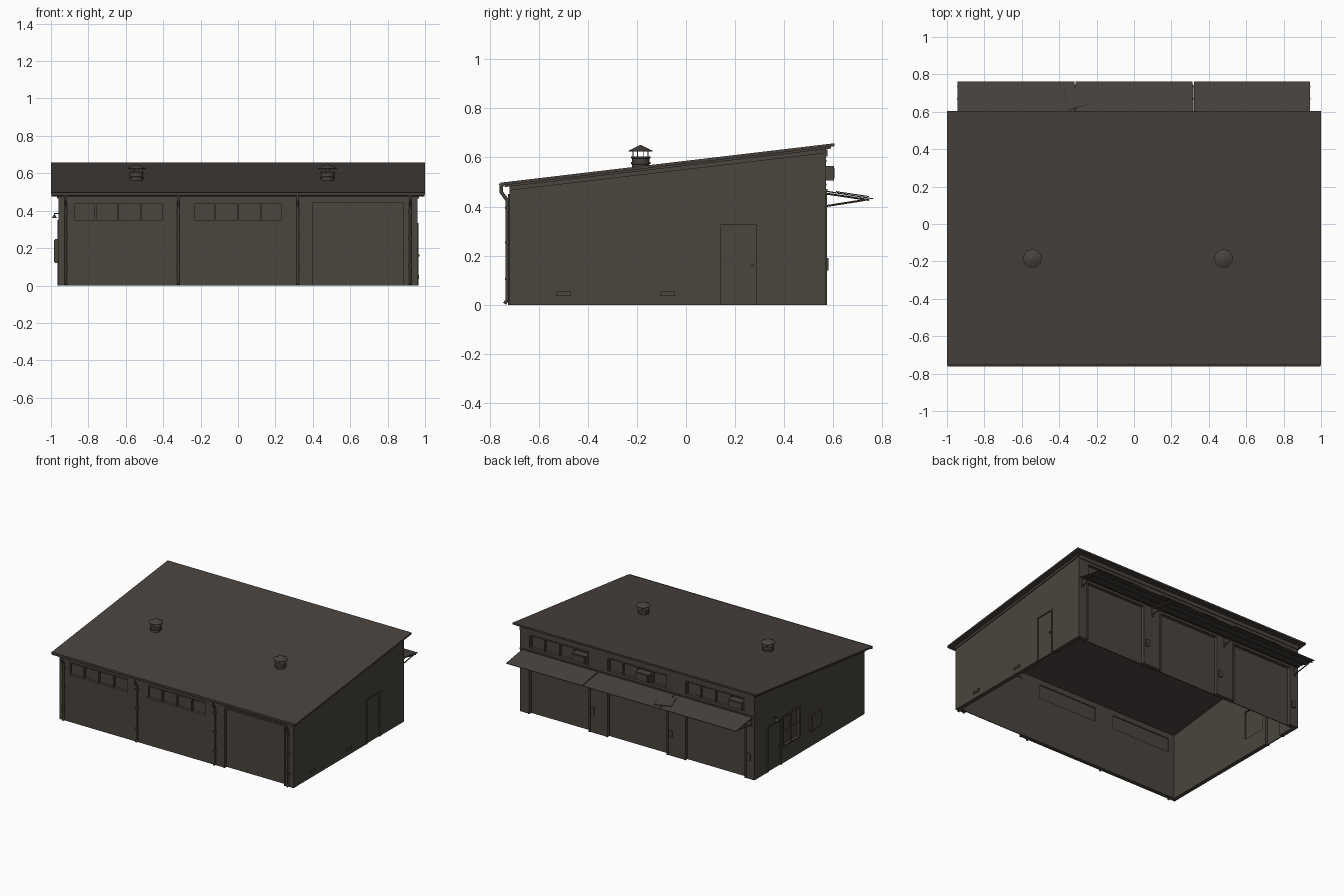
import bpy, bmesh, math
from mathutils import Vector, Matrix

if "Cube" in bpy.data.objects:
    bpy.data.objects.remove(bpy.data.objects["Cube"])


def material(name, rgb):
    m = bpy.data.materials.new(name)
    m.diffuse_color = (*rgb, 1)
    m.use_nodes = True
    m.node_tree.nodes["Principled BSDF"].inputs["Base Color"].default_value = m.diffuse_color
    return m


WALL = material("wall_brown_grey", (0.068, 0.059, 0.047))
ROOF = material("roof_brown_grey", (0.066, 0.055, 0.048))


def finish(name, bm, mat, smooth=False):
    bmesh.ops.recalc_face_normals(bm, faces=bm.faces)
    me = bpy.data.meshes.new(name)
    bm.to_mesh(me)
    bm.free()
    me.materials.append(mat)
    ob = bpy.data.objects.new(name, me)
    bpy.context.collection.objects.link(ob)
    if smooth:
        bpy.ops.object.select_all(action='DESELECT')
        ob.select_set(True)
        bpy.context.view_layer.objects.active = ob
        bpy.ops.object.shade_smooth_by_angle(angle=math.radians(40))
    return ob


def box(name, x0, x1, y0, y1, z0, z1, mat=WALL, rot=None, bevel=0):
    bm = bmesh.new()
    bmesh.ops.create_cube(bm, size=1)
    bmesh.ops.scale(bm, vec=(abs(x1 - x0), abs(y1 - y0), abs(z1 - z0)), verts=bm.verts)
    if bevel:
        bmesh.ops.bevel(bm, geom=bm.edges[:], offset=bevel, segments=2, affect='EDGES')
    if rot:
        bmesh.ops.transform(bm, matrix=rot, verts=bm.verts)
    bmesh.ops.translate(bm, vec=((x0 + x1) / 2, (y0 + y1) / 2, (z0 + z1) / 2), verts=bm.verts)
    return finish(name, bm, mat)


def prism(name, profile, x0, x1, mat=WALL):
    """Extrude a (y, z) profile along x."""
    bm = bmesh.new()
    f = bm.faces.new([bm.verts.new((x0, y, z)) for y, z in profile])
    r = bmesh.ops.extrude_face_region(bm, geom=[f])
    bmesh.ops.translate(bm, vec=(x1 - x0, 0, 0),
                        verts=[v for v in r['geom'] if isinstance(v, bmesh.types.BMVert)])
    return finish(name, bm, mat)


def tube(name, pts, r, mat=WALL, sides=10):
    bm = bmesh.new()
    for a, b in zip(pts, pts[1:]):
        a, b = Vector(a), Vector(b)
        d = b - a
        m = Matrix.Translation((a + b) / 2) @ d.to_track_quat('Z', 'Y').to_matrix().to_4x4()
        bmesh.ops.create_cone(bm, cap_ends=True, segments=sides, radius1=r, radius2=r,
                              depth=d.length + r * 0.6, matrix=m)
    return finish(name, bm, mat, True)


def lathe(name, x, y, profile, mat=ROOF, sides=24):
    """Stack of cone sections from (radius, z) pairs."""
    bm = bmesh.new()
    for (r0, z0), (r1, z1) in zip(profile, profile[1:]):
        bmesh.ops.create_cone(bm, cap_ends=True, segments=sides, radius1=r0, radius2=r1,
                              depth=z1 - z0, matrix=Matrix.Translation((x, y, (z0 + z1) / 2)))
    return finish(name, bm, mat, True)


def roof_z(y):
    return 0.498 + (y + 0.75) * 0.118


T = 0.03  # wall thickness


def wall(name, along_x, const, u0, u1, holes):
    """Wall sheet with rectangular holes (u0, u1, z0, z1), thickened."""
    us = sorted({u0, u1, *[h[0] for h in holes], *[h[1] for h in holes]})
    zs = sorted({0.0, *[h[2] for h in holes], *[h[3] for h in holes]}) + [None]
    bm = bmesh.new()

    def vert(u, z):
        y = const if along_x else u
        z = roof_z(y) - 0.019 if z is None else z
        return bm.verts.new((u, const, z) if along_x else (const, u, z))
    grid = [[vert(u, z) for z in zs] for u in us]
    for i in range(len(us) - 1):
        for j in range(len(zs) - 1):
            uc = (us[i] + us[i + 1]) / 2
            zc = 9 if zs[j + 1] is None else (zs[j] + zs[j + 1]) / 2
            if not any(h[0] < uc < h[1] and h[2] < zc < h[3] for h in holes):
                bm.faces.new((grid[i][j], grid[i + 1][j], grid[i + 1][j + 1], grid[i][j + 1]))
    bmesh.ops.delete(bm, geom=[v for v in bm.verts if not v.link_faces], context='VERTS')
    ob = finish(name, bm, WALL)
    s = ob.modifiers.new("thickness", 'SOLIDIFY')
    s.thickness, s.offset = T, 0


BAYS = (-0.64, 0.0, 0.64)
W = 0.243
YF, YB, XS = -0.72, 0.57, 0.96

# Four walls
wall("front_wall", True, YF + T / 2, -XS, XS,
     [(c - W, c + W, 0.342, 0.445) for c in BAYS[:2]] + [(0.64 - W, 0.64 + W, 0, 0.44)])
wall("back_wall", True, YB - T / 2, -XS, XS,
     [(c - W, c + W, 0, 0.44) for c in BAYS] + [(c - W, c + W, 0.485, 0.59) for c in BAYS])
wall("left_wall", False, -XS + T / 2, YF + T, YB - T,
     [(0.265, 0.41, 0, 0.33), (0.05, 0.23, 0.13, 0.34)])
wall("right_wall", False, XS - T / 2, YF + T, YB - T, [(0.14, 0.285, 0, 0.325)])


# Strip windows: recessed glass, mullions and frame
def strip_window(name, c, y, z0, z1, s):
    box(name + "_glass", c - W, c + W, y - s * 0.018, y - s * 0.023, z0, z1)
    for i in range(5):
        x = c - W + i * W / 2
        x = min(max(x, c - W + 0.005), c + W - 0.005)
        box(name + "_mullion", x - 0.005, x + 0.005, y - s * 0.018, y - s * 0.002, z0, z1)
    for z in (z0, z1 - 0.008):
        box(name + "_rail", c - W, c + W, y - s * 0.018, y + s * 0.003, z, z + 0.008)


for c in BAYS[:2]:
    strip_window("front_window", c, YF, 0.342, 0.445, -1)
for c in BAYS:
    strip_window("back_window", c, YB, 0.485, 0.59, 1)


# Large bay doors: recessed panel with a slim surround
def bay_door(name, c, y, s):
    box(name + "_panel", c - W, c + W, y - s * 0.02, y - s * 0.026, 0, 0.44)
    for k in (-1, 1):
        box(name + "_jamb", c + k * W, c + k * (W + 0.012), y - s * 0.002, y + s * 0.005, 0, 0.452)
    box(name + "_head", c - W, c + W, y - s * 0.002, y + s * 0.005, 0.44, 0.452)


bay_door("front_bay", 0.64, YF, -1)
for c in BAYS:
    bay_door("back_bay", c, YB, 1)
    # Door control box beside each bay
    box("control_box", c - 0.29, c - 0.262, YB, YB + 0.01, 0.14, 0.19)

# Window air conditioners on the back
for x in (0.457, -0.06, -0.82):
    box("air_conditioner", x - 0.055, x + 0.055, YB - 0.02, YB + 0.032, 0.507, 0.565)
    box("air_conditioner_grille", x - 0.045, x + 0.045, YB + 0.032, YB + 0.035, 0.515, 0.557)


# Side doors and frames
def side_door(name, s, y0, y1, top, knob_y):
    X = s * XS
    box(name + "_leaf", X - s * 0.012, X - s * 0.004, y0, y1, 0, top)
    for y in (y0 - 0.01, y1):
        box(name + "_jamb", X - s * 0.004, X + s * 0.005, y, y + 0.01, 0, top + 0.01)
    box(name + "_head", X - s * 0.004, X + s * 0.005, y0, y1, top, top + 0.01)
    tube(name + "_knob", [(X - s * 0.005, knob_y, 0.16), (X + s * 0.008, knob_y, 0.16)], 0.006)


side_door("right_door", 1, 0.14, 0.285, 0.325, 0.272)
side_door("left_door", -1, 0.265, 0.41, 0.33, 0.28)

# Left window with frame, cross bars and sill
box("left_window_glass", -XS + 0.014, -XS + 0.02, 0.05, 0.23, 0.13, 0.34)
for y in (0.04, 0.23):
    box("left_window_side", -XS - 0.006, -XS + 0.014, y, y + 0.01, 0.12, 0.35)
for z in (0.12, 0.34):
    box("left_window_rail", -XS - 0.006, -XS + 0.014, 0.05, 0.23, z, z + 0.01)
box("left_window_bar", -XS + 0.001, -XS + 0.014, 0.136, 0.144, 0.13, 0.34)
box("left_window_crossbar", -XS + 0.001, -XS + 0.014, 0.05, 0.23, 0.236, 0.244)

# Meter box and door lamp on the left wall
box("meter_box", -0.985, -XS, -0.19, -0.065, 0.12, 0.25, bevel=0.006)
tube("lamp_arm", [(-XS, 0.34, 0.385), (-0.982, 0.34, 0.385), (-0.982, 0.34, 0.375)], 0.003)
lathe("lamp_shade", -0.982, 0.34, [(0.015, 0.36), (0.004, 0.378)], WALL, 14)

# Low air vents on the right wall
for y in (-0.50, -0.075):
    box("wall_vent", XS, XS + 0.008, y - 0.03, y + 0.03, 0.036, 0.055)

# Roof slab, edge boards and gutter
prism("roof", [(-0.755, roof_z(-0.755) - 0.012), (0.605, roof_z(0.605) - 0.012),
               (0.605, roof_z(0.605)), (-0.755, roof_z(-0.755))], -1, 1, ROOF)
prism("roof_deck", [(-0.74, roof_z(-0.74) - 0.02), (0.59, roof_z(0.59) - 0.02),
                    (0.59, roof_z(0.59) - 0.011), (-0.74, roof_z(-0.74) - 0.011)], -0.985, 0.985, ROOF)
for s in (-1, 1):
    prism("barge_board", [(YF, roof_z(YF) - 0.036), (YB, roof_z(YB) - 0.036),
                          (YB, roof_z(YB) - 0.018), (YF, roof_z(YF) - 0.018)], s * 0.96, s * 0.967)
box("back_fascia", -XS, XS, YB, YB + 0.006, 0.605, 0.632)
box("back_ledge", -XS, XS, YB, YB + 0.006, 0.462, 0.472)
prism("gutter", [(-0.762, 0.497), (-0.76, 0.482), (-0.752, 0.477), (-0.743, 0.482),
                 (-0.741, 0.488), (-0.755, 0.488)], -0.998, 0.998, ROOF)

# Downspouts with brackets
for x in (-0.92, -0.32, 0.32, 0.92):
    tube("downspout", [(x, -0.752, 0.48), (x, -0.752, 0.458), (x, -0.728, 0.425),
                       (x, -0.728, 0.02), (x, -0.738, 0.006)], 0.007)
    for z in (0.1, 0.25, 0.39):
        box("downspout_bracket", x - 0.011, x + 0.011, -0.737, YF, z, z + 0.008)

# Roof ventilators: banded drum, three posts and a conical cap
for x in (-0.543, 0.479):
    y = -0.185
    lathe("vent_drum", x, y, [(0.034, 0.55), (0.034, 0.572), (0.04, 0.573), (0.04, 0.581),
                              (0.036, 0.582), (0.036, 0.596), (0.04, 0.597), (0.04, 0.605)])
    for k in range(4):
        a = k * math.pi / 2 + 0.4
        px, py = x + 0.033 * math.cos(a), y + 0.033 * math.sin(a)
        tube("vent_post", [(px, py, 0.6), (px, py, 0.63)], 0.002, ROOF, 6)
    lathe("vent_cap", x, y, [(0.049, 0.624), (0.049, 0.627), (0.004, 0.65)])

# Awnings over the back bays
for x0, x1 in ((-0.944, -0.318), (-0.312, 0.313), (0.32, 0.942)):
    prism("awning_sheet", [(YB, 0.46), (0.762, 0.43), (0.762, 0.434), (YB, 0.465)], x0, x1, ROOF)
    for y in (0.6, 0.67, 0.735):
        z = 0.455 - (y - YB) * 0.156
        tube("awning_rail", [(x0, y, z), (x1, y, z)], 0.004, WALL, 6)
for x in (-0.93, -0.315, 0.315, 0.93):
    tube("awning_arm", [(x, YB, 0.453), (0 + x, 0.745, 0.427)], 0.004, WALL, 6)
    tube("awning_brace", [(x, YB, 0.402), (x, 0.73, 0.427)], 0.004, WALL, 6)
    box("awning_bracket", x - 0.01, x + 0.01, YB, YB + 0.005, 0.39, 0.465)

# Loose patch sheet lying on the awning
tilt = Matrix.Rotation(math.radians(-8.5), 4, 'X') @ Matrix.Rotation(math.radians(16), 4, 'Z')
box("awning_patch", -0.365, -0.24, 0.625, 0.73, 0.449, 0.453, ROOF, rot=tilt)
